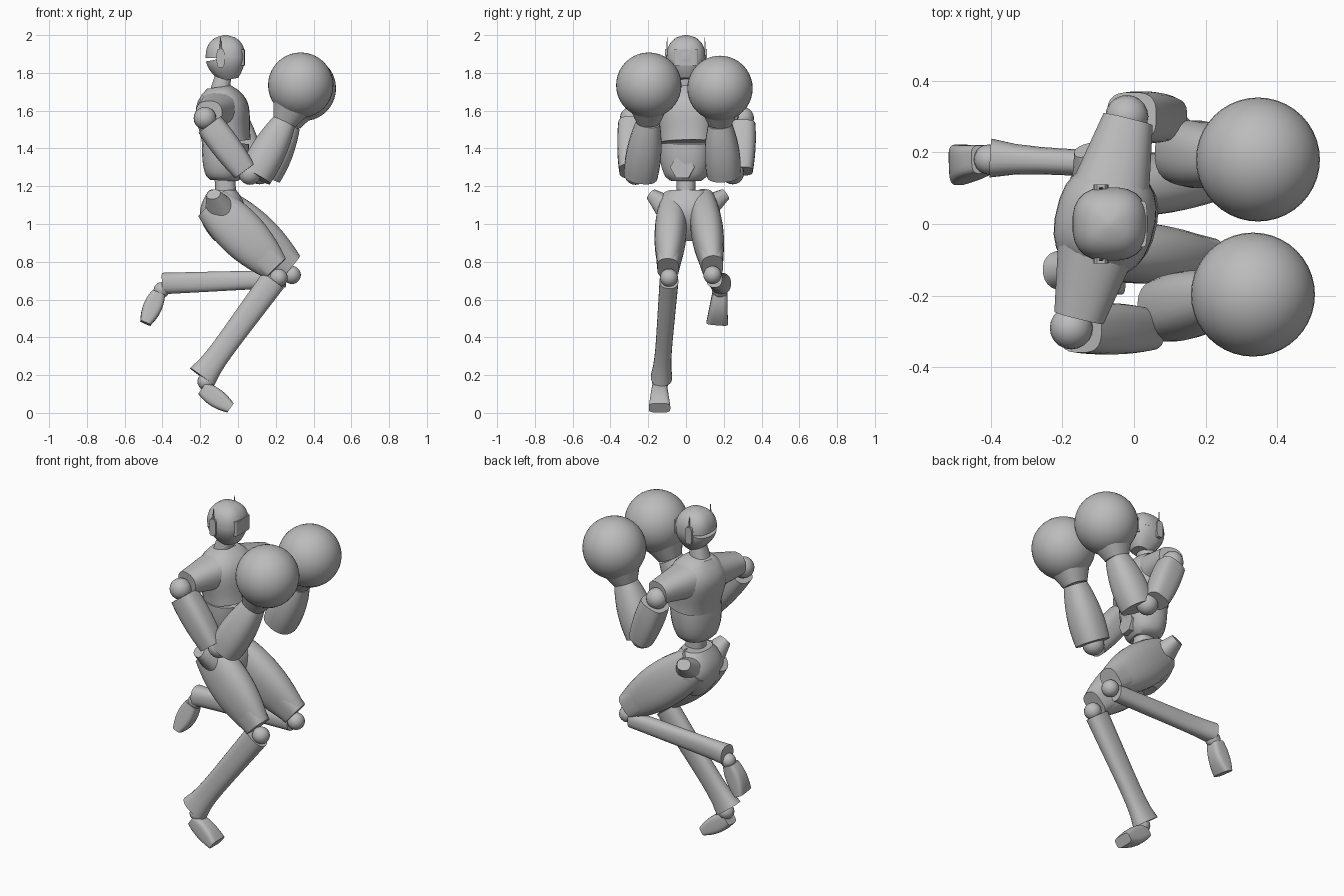
import bpy, bmesh
from math import sin, cos, pi, radians, copysign, sqrt
from mathutils import Vector

cube = bpy.data.objects.get("Cube")
if cube:
    bpy.data.objects.remove(cube, do_unlink=True)

COLOUR = (0.5, 0.5, 0.5, 1)
grey = bpy.data.materials.new("plain grey")
grey.use_nodes = True
grey.diffuse_color = COLOUR
grey.node_tree.nodes["Principled BSDF"].inputs["Base Color"].default_value = COLOUR

ACROSS = Vector((0, 1, 0))
UP = Vector((0, 0, 1))
SHOULDER_LINE = Vector((0.24, 0.97, 0))


def taper(first, last):
    return lambda t: first + (last - first) * t


def swell(first, last, ease=1):
    """Part of a half sine wave, widest where the phase is one half."""
    return lambda t: sin(pi * (first + (last - first) * t ** ease))


def flare(amount):
    """Narrowing gently, then widening quickly at the far end."""
    return lambda t: 1 - 0.2 * t + (amount + 0.2) * t ** 8


def dome(t):
    return sqrt(max(1 - t ** 2.5, 0.01))


def finish(name, bm):
    bmesh.ops.recalc_face_normals(bm, faces=bm.faces)
    mesh = bpy.data.meshes.new(name)
    bm.to_mesh(mesh)
    bm.free()
    mesh.materials.append(grey)
    for polygon in mesh.polygons:
        polygon.use_smooth = True
    mesh.set_sharp_from_angle(angle=radians(40))
    part = bpy.data.objects.new(name, mesh)
    bpy.context.collection.objects.link(part)


def rounded(value, power):
    return copysign(abs(value) ** (2 / power), value)


def tube(name, start, end, width, depth, shape=taper(1, 1), spread=None,
         side=ACROSS, power=2.4, sides=24, steps=10):
    """Closed tube: depth follows shape, width along side follows spread."""
    spread = spread or shape
    start, end = Vector(start), Vector(end)
    along = (end - start).normalized()
    v = along.cross(side).normalized()
    u = v.cross(along)
    bm = bmesh.new()
    rings = []
    for step in range(steps + 1):
        t = step / steps
        ring = []
        for k in range(sides):
            angle = 2 * pi * (k + 0.5) / sides
            offset_u = u * rounded(cos(angle), power) * width * spread(t)
            offset_v = v * rounded(sin(angle), power) * depth * shape(t)
            ring.append(bm.verts.new(start.lerp(end, t) + offset_u + offset_v))
        rings.append(ring)
    for lower, upper in zip(rings, rings[1:]):
        for k in range(sides):
            following = (k + 1) % sides
            bm.faces.new((lower[k], lower[following], upper[following], upper[k]))
    bm.faces.new(rings[0])
    bm.faces.new(rings[-1])
    finish(name, bm)


def ball(name, centre, radius, segments=20):
    bm = bmesh.new()
    bmesh.ops.create_uvsphere(bm, u_segments=segments, v_segments=segments // 2, radius=radius)
    bmesh.ops.translate(bm, verts=bm.verts, vec=centre)
    finish(name, bm)


# Head, jaw, visor and neck
skull = Vector((-0.067, 0, 1.88))
tube("head", skull, skull + UP * 0.12, 0.103, 0.105, dome, power=2.6)
tube("jaw", skull, (-0.045, 0, 1.765), 0.103, 0.105, swell(0.5, 0.85), power=2.6)
tube("visor", (0.01, 0, 1.84), (0.01, 0, 1.925), 0.065, 0.026, power=6, steps=1)
tube("neck", (-0.1, 0, 1.68), (-0.075, 0, 1.8), 0.06, 0.055, taper(1, 0.75))

# Chest, abdomen, waist and belly plate
tube("chest", (-0.06, 0.01, 1.43), (-0.1, 0.01, 1.725), 0.16, 0.138,
     swell(0.36, 0.85, 2), side=SHOULDER_LINE)
tube("abdomen", (-0.075, 0, 1.23), (-0.065, 0, 1.43), 0.142, 0.12,
     swell(0.2, 0.5, 0.6), side=SHOULDER_LINE)
tube("waist", (-0.06, 0, 1.1), (-0.07, 0, 1.25), 0.05, 0.055)
tube("belly_plate", (0, -0.015, 1.3), (0.042, -0.02, 1.3), 0.065, 0.065,
     side=UP, power=2, sides=6, steps=1)

# Pelvis
tube("pelvis", (-0.08, 0.01, 0.91), (-0.08, 0.01, 1.18), 0.16, 0.122, swell(0.12, 0.8))

# Ears, sleeves and hip corners on both sides
for label, s in (("left", 1), ("right", -1)):
    ear = skull + ACROSS * s * 0.1 - UP * 0.002 - Vector((0.025, 0, 0))
    tube(label + "_ear", ear - ACROSS * s * 0.02, ear + ACROSS * s * 0.01, 0.05, 0.021,
         side=UP, power=4, sides=12, steps=1)
    tube(label + "_antenna", ear, ear + UP * 0.11, 0.006, 0.01, taper(1, 0.2), sides=6)
    chest = Vector((-0.085, 0.015, 1.61))
    tip = chest + SHOULDER_LINE * s * 0.285 - UP * 0.02
    tube(label + "_sleeve", chest.lerp(tip, 0.2), tip, 0.1, 0.115, taper(1, 0.62), side=UP)
    tube(label + "_hip_corner", (-0.09, s * 0.08, 1.07), (-0.13, s * 0.195 + 0.012, 1.157),
         0.075, 0.09, taper(1, 0.42), side=UP)

# Arms: shoulder, elbow, base of forearm, wrist, middle of glove
arms = {
    "right": ((-0.175, -0.29, 1.56), (0.035, -0.295, 1.28), (0.09, -0.24, 1.255),
              (0.245, -0.2, 1.54), (0.332, -0.197, 1.735)),
    "left": ((-0.02, 0.3, 1.56), (0.09, 0.295, 1.28), (0.14, 0.2, 1.26),
             (0.27, 0.18, 1.53), (0.346, 0.18, 1.718)),
}
for label, joints in arms.items():
    shoulder, elbow, base, wrist, glove = map(Vector, joints)
    ball(label + "_shoulder", shoulder, 0.06)
    tube(label + "_upper_arm", shoulder.lerp(elbow, 0.12), elbow, 0.072, 0.078,
         swell(0.4, 0.7), power=3)
    ball(label + "_elbow", elbow.lerp(base, 0.5), 0.06)
    tube(label + "_forearm", base, wrist, 0.094, 0.096, swell(0.4, 0.77))
    tube(label + "_cuff", wrist, wrist.lerp(glove, 0.4), 0.062, 0.064, taper(1, 1.6))
    ball(label + "_glove", glove, 0.173, 40)

# Thighs: hip, lower end, knee
thighs = {
    "right": ((-0.14, -0.07, 1.11), (0.2, -0.095, 0.765), (0.215, -0.09, 0.715)),
    "left": ((-0.12, 0.09, 1.11), (0.28, 0.14, 0.775), (0.285, 0.14, 0.73)),
}
for label, joints in thighs.items():
    hip, end, knee = map(Vector, joints)
    tube(label + "_thigh", hip, end, 0.085, 0.128, swell(0.28, 0.8))
    tube(label + "_knee_cuff", hip.lerp(end, 0.72), end, 0.073, 0.092, taper(1, 0.78), power=3)
    ball(label + "_knee", knee, 0.048)

# Lower legs with flared heels
tube("right_shin", (0.185, -0.09, 0.7), (-0.19, -0.13, 0.19), 0.05, 0.07, flare(0.14))
tube("left_shin", (0.25, 0.15, 0.71), (-0.4, 0.184, 0.685), 0.042, 0.052,
     taper(0.9, 1.1), flare(0.3))

# Ankles and feet
foot_shape = swell(0.26, 0.8)
foot_spread = taper(0.7, 1)
ball("right_ankle", (-0.17, -0.135, 0.165), 0.045)
ball("left_ankle", (-0.405, 0.18, 0.65), 0.042)
tube("right_foot", (-0.19, -0.14, 0.13), (-0.04, -0.14, 0.026), 0.057, 0.05,
     foot_shape, foot_spread, power=4)
tube("left_foot", (-0.42, 0.18, 0.635), (-0.49, 0.165, 0.475), 0.057, 0.05,
     foot_shape, foot_spread, power=4)
